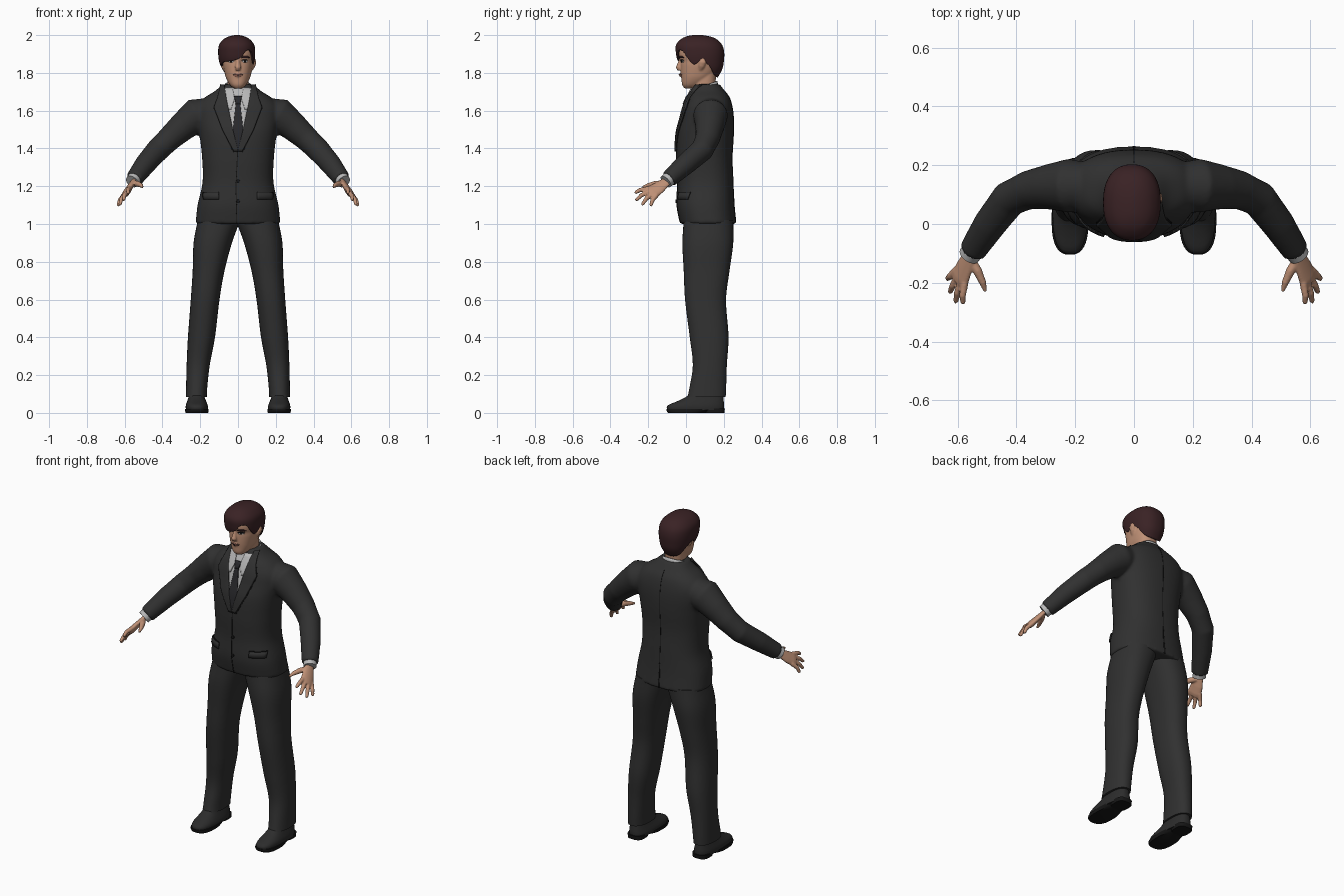
import bpy, bmesh, math
from mathutils import Vector
from mathutils.bvhtree import BVHTree

if "Cube" in bpy.data.objects:
    bpy.data.objects.remove(bpy.data.objects["Cube"])


def material(name, r, g, b):
    m = bpy.data.materials.new(name)
    m.use_nodes = True
    m.diffuse_color = (r, g, b, 1)
    m.node_tree.nodes["Principled BSDF"].inputs["Base Color"].default_value = (r, g, b, 1)
    return m


suit = material("charcoal suit", .03, .03, .03)
seam = material("seam black", .008, .008, .008)
shirt = material("shirt grey", .48, .48, .48)
tie_cloth = material("tie black", .022, .022, .025)
skin = material("skin", .52, .28, .18)
lip = material("lips", .36, .15, .11)
hair_brown = material("dark brown hair", .042, .016, .018)
leather = material("shoe leather", .025, .025, .025)
made = []


def sample(rows, k):
    """Smooth interpolation of a table keyed by its first column."""
    k = min(max(k, rows[0][0]), rows[-1][0])
    i = 0
    while i < len(rows) - 2 and k > rows[i + 1][0]:
        i += 1
    a, b = rows[i], rows[i + 1]
    p, q = rows[max(i - 1, 0)], rows[min(i + 2, len(rows) - 1)]
    h = b[0] - a[0]
    t = (k - a[0]) / h
    out = []
    for c in range(1, len(a)):
        m0 = (b[c] - p[c]) / (b[0] - p[0]) * h
        m1 = (q[c] - a[c]) / (q[0] - a[0]) * h
        s = t * t * (3 - 2 * t)
        out.append(a[c] + (b[c] - a[c]) * s + m0 * t * (1 - t) ** 2 - m1 * t * t * (1 - t))
    return out


def skin_rings(bm, rings, caps):
    for lo, hi in zip(rings, rings[1:]):
        for i in range(len(lo)):
            j = (i + 1) % len(lo)
            bm.faces.new((lo[i], lo[j], hi[j], hi[i]))
    if caps[0]:
        bm.faces.new(rings[0][::-1])
    if caps[1]:
        bm.faces.new(rings[-1])


def loft(bm, rows, n=40, steps=30, power=2.3, low=None, high=None, caps=(1, 1), side=1):
    """Stack rounded sections (z, x0, x1, y0, y1); low and high bend the rims."""
    rings = []
    for s in range(steps + 1):
        ring = []
        for i in range(n):
            a = math.tau * i / n
            z0 = low(math.degrees(a)) if low else rows[0][0]
            z1 = high(math.degrees(a)) if high else rows[-1][0]
            z = z0 + (z1 - z0) * s / steps
            x0, x1, y0, y1 = sample(rows, z)
            c, d = math.cos(a), math.sin(a)
            x = (x0 + x1) / 2 + (x1 - x0) / 2 * math.copysign(abs(c) ** (2 / power), c)
            y = (y0 + y1) / 2 + (y1 - y0) / 2 * math.copysign(abs(d) ** (2 / power), d)
            ring.append(bm.verts.new((x * side, y, z)))
        rings.append(ring)
    skin_rings(bm, rings, caps)


def tube(bm, pts, side=1, n=20, wide=(0, 0, 1), flat=1):
    """Round or flattened tube through (x, y, z, radius) points."""
    rings = []
    for k, p in enumerate(pts):
        along = Vector(pts[min(k + 1, len(pts) - 1)][:3]) - Vector(pts[max(k - 1, 0)][:3])
        along.normalize()
        u = Vector(wide) - along * along.dot(Vector(wide))
        u.normalize()
        v = along.cross(u) * flat
        ring = []
        for i in range(n):
            a = math.tau * i / n
            q = Vector(p[:3]) + (u * math.cos(a) + v * math.sin(a)) * p[3]
            ring.append(bm.verts.new((q.x * side, q.y, q.z)))
        rings.append(ring)
    skin_rings(bm, rings, (1, 1))


def finish(name, bm, mat, voxel=0, smooth=3, thick=0):
    bmesh.ops.recalc_face_normals(bm, faces=bm.faces)
    me = bpy.data.meshes.new(name)
    bm.to_mesh(me)
    bm.free()
    me.materials.append(mat)
    ob = bpy.data.objects.new(name, me)
    bpy.context.collection.objects.link(ob)
    if voxel:
        r = ob.modifiers.new("blend", "REMESH")
        r.mode, r.voxel_size, r.use_smooth_shade = "VOXEL", voxel, True
        s = ob.modifiers.new("soften", "SMOOTH")
        s.factor, s.iterations = .5, smooth
    if thick:
        t = ob.modifiers.new("thickness", "SOLIDIFY")
        t.thickness, t.offset = thick, -1
    made.append(ob)
    return ob


def tree_of(ob):
    bpy.context.view_layer.update()
    return BVHTree.FromObject(ob, bpy.context.evaluated_depsgraph_get())


def panel(name, tree, rows, mat, off=.004, side=1, back=False):
    """Thin plate (z, x0, x1) laid on a surface from the front or the back."""
    bm = bmesh.new()
    rows = sorted(rows)
    grid, d = [], (-1 if back else 1)
    for a, b in zip(rows, rows[1:]):
        count = max(2, int((b[0] - a[0]) / .012))
        for s in range(count + (b is rows[-1])):
            z, x0, x1 = (p + (q - p) * s / count for p, q in zip(a, b))
            line = []
            for i in range(9):
                x = (x0 + (x1 - x0) * i / 8) * side
                hit, nor, _, _ = tree.ray_cast(Vector((x, -d, z)), Vector((0, d, 0)))
                if hit is None:
                    hit, nor, _, _ = tree.find_nearest(Vector((x, 0, z)))
                line.append(bm.verts.new(hit + nor * off))
            grid.append(line)
    for lo, hi in zip(grid, grid[1:]):
        for i in range(8):
            bm.faces.new((lo[i], lo[i + 1], hi[i + 1], hi[i]))
    ob = finish(name, bm, mat)
    t = ob.modifiers.new("thickness", "SOLIDIFY")
    t.thickness, t.offset = min(off + .002, .009), 0


# Jacket: torso and sleeves blended into one surface
bm = bmesh.new()
torso = [(1.0, .225, -.03, .265), (1.1, .214, -.048, .255), (1.22, .188, -.045, .25),
         (1.35, .19, -.05, .245), (1.48, .205, -.045, .252), (1.56, .218, -.025, .252),
         (1.62, .215, -.01, .245), (1.67, .175, .01, .23), (1.705, .12, .028, .205),
         (1.74, .082, .04, .178)]
loft(bm, [(z, -w, w, f, b) for z, w, f, b in torso], n=64, steps=60, power=2.4)
sleeve = [(.14, .13, 1.595, .075), (.22, .13, 1.575, .092), (.29, .126, 1.518, .077),
          (.36, .115, 1.455, .066), (.425, .085, 1.392, .062), (.49, .0, 1.318, .056),
          (.55, -.092, 1.237, .046)]
for s in (1, -1):
    tube(bm, sleeve, s, n=28)
jacket = finish("jacket", bm, suit, voxel=.009, smooth=5)
body = tree_of(jacket)

# Shirt front, tie, fastening, vent
panel("shirt_front", body, [(1.72, -.072, .072), (1.6, -.05, .05), (1.385, -.002, .002)], shirt, .002)
panel("tie_blade", body, [(1.635, -.012, .012), (1.5, -.027, .027), (1.385, -.004, .004)], tie_cloth, .005)
panel("tie_knot", body, [(1.672, -.02, .02), (1.632, -.012, .012)], tie_cloth, .008)
panel("front_edge", body, [(1.385, -.004, .0), (1.2, -.013, -.009), (1.005, -.008, -.004)], seam, .001)
panel("back_vent", body, [(1.15, -.002, .002), (1.005, -.005, .005)], seam, .001, back=True)
panel("back_seam", body, [(1.7, -.0015, .0015), (1.15, -.0015, .0015)], seam, .0005, back=True)
for i, z in enumerate((1.23, 1.12)):
    panel(f"button_{i + 1}", body, [(z + .009, -.004, .004), (z, -.01, .01), (z - .009, -.004, .004)], seam, .004)

for s, tag in ((1, "left"), (-1, "right")):
    # Lapels with a dark edge, collar wings, pocket flaps
    panel(tag + "_collar_wing", body, [(1.715, .028, .074), (1.66, .018, .062), (1.605, .036, .05)], shirt, .006, s)
    panel(tag + "_lapel", body, [(1.732, .068, .086), (1.66, .06, .108), (1.615, .051, .125),
                                 (1.5, .027, .082), (1.385, -.001, .022)], suit, .007, s)
    panel(tag + "_lapel_edge", body, [(1.66, .105, .112), (1.615, .12, .129), (1.5, .08, .086),
                                      (1.38, .02, .025)], seam, .001, s)
    panel(tag + "_pocket_flap", body, [(1.165, .10, .18), (1.13, .10, .18)], suit, .005, s)
    panel(tag + "_pocket_slit", body, [(1.169, .10, .18), (1.164, .10, .18)], seam, .003, s)

    # Trouser leg
    bm = bmesh.new()
    loft(bm, [(.085, .165, .276, .008, .21), (.12, .164, .275, .016, .212), (.25, .15, .272, .036, .216),
              (.4, .122, .265, .02, .225), (.6, .098, .25, -.005, .212), (.75, .072, .24, -.012, .23),
              (.9, .032, .235, -.019, .25), (1.02, -.012, .213, -.012, .25)], side=s, steps=40)
    finish(tag + "_trouser_leg", bm, suit)

    # Shoe with sole and heel
    bm = bmesh.new()
    loft(bm, [(.014, .16, .275, -.098, .2), (.03, .158, .277, -.102, .202), (.045, .162, .275, -.088, .202),
              (.06, .168, .27, -.05, .2), (.085, .177, .262, .0, .197), (.13, .185, .255, .05, .19)],
         side=s, steps=16, power=2.6)
    finish(tag + "_shoe", bm, leather)
    bm = bmesh.new()
    loft(bm, [(0, .158, .278, -.095, .1), (.012, .155, .28, -.104, .13), (.02, .155, .28, -.104, .15)],
         side=s, steps=3, power=2.6)
    loft(bm, [(0, .17, .266, .1, .203), (.024, .168, .268, .09, .206)], side=s, steps=2, power=3)
    finish(tag + "_sole", bm, seam)

    # Shirt cuff and hand
    bm = bmesh.new()
    tube(bm, [(.54, -.077, 1.25, .038), (.56, -.107, 1.224, .037)], s)
    finish(tag + "_cuff", bm, shirt)
    bm = bmesh.new()
    spread = Vector((.055, .085, -.065)).normalized()
    tube(bm, [(.545, -.085, 1.243, .027), (.56, -.112, 1.218, .029), (.575, -.145, 1.192, .038),
              (.59, -.18, 1.168, .043), (.597, -.195, 1.158, .037)], s, wide=spread, flat=.42)
    tips = [(.582, -.272, 1.165), (.607, -.268, 1.125), (.627, -.235, 1.1), (.636, -.188, 1.095)]
    for k, tip in enumerate(tips):
        base = Vector((.59, -.178, 1.17)) + spread * (k - 1.5) * .021
        tip = Vector(tip)
        mid = base.lerp(tip, .55) + Vector((.004, -.004, .005))
        tube(bm, [(*base, .013), (*mid, .0115), (*base.lerp(tip, .93), .009), (*tip, .005)], s, n=12)
    tube(bm, [(.556, -.12, 1.215, .016), (.532, -.16, 1.213, .016), (.514, -.2, 1.205, .012),
              (.505, -.23, 1.195, .006)], s, n=12)
    finish(tag + "_hand", bm, skin, voxel=.0045, smooth=2)

# Head, neck, nose and ears blended together
bm = bmesh.new()
skull = [(1.718, .022, -.008, .05), (1.735, .042, -.02, .085), (1.77, .062, -.024, .13),
         (1.8, .071, -.027, .155), (1.84, .079, -.028, .17), (1.865, .081, -.028, .178),
         (1.885, .083, -.036, .182), (1.92, .083, -.034, .182), (1.96, .07, -.01, .16),
         (1.985, .035, .03, .11)]
loft(bm, [(z, -w, w, f, b) for z, w, f, b in skull], steps=44)
loft(bm, [(1.62, -.062, .062, .04, .165), (1.7, -.056, .056, .035, .155), (1.8, -.058, .058, .04, .16)], steps=8)
tube(bm, [(0, -.024, 1.882, .009), (0, -.034, 1.85, .011), (0, -.039, 1.829, .016), (0, -.032, 1.816, .013)],
     n=12, wide=(1, 0, 0))
tube(bm, [(-.024, -.014, 1.789, .006), (0, -.022, 1.79, .014), (.024, -.014, 1.789, .006)], n=12)
for s in (1, -1):
    tube(bm, [(.074, .075, 1.815, .008), (.083, .082, 1.835, .016), (.088, .088, 1.858, .02),
              (.084, .088, 1.878, .01)], s, n=12, wide=(0, 1, 0), flat=.5)
face = tree_of(finish("head", bm, skin, voxel=.005, smooth=3))

# Facial features
panel("mouth", face, [(1.797, -.01, .01), (1.79, -.026, .026), (1.781, -.012, .012)], lip, .001)
panel("mouth_line", face, [(1.791, -.024, .024), (1.7885, -.024, .024)], seam, .002)
for s, tag in ((1, "left"), (-1, "right")):
    panel(tag + "_eye", face, [(1.867, .028, .044), (1.861, .02, .05), (1.855, .028, .044)], shirt, .001, s)
    panel(tag + "_iris", face, [(1.867, .031, .04), (1.861, .03, .041), (1.856, .031, .04)], seam, .002, s)
    panel(tag + "_eyelid", face, [(1.871, .026, .046), (1.866, .018, .053)], seam, .002, s)
    panel(tag + "_brow", face, [(1.889, .026, .05), (1.881, .016, .06)], hair_brown, .003, s)

# Shirt collar band, higher at the back
bm = bmesh.new()
rim = [(0, 1.738), (90, 1.758), (180, 1.738), (270, 1.692), (360, 1.738)]
loft(bm, [(1.65, -.084, .084, .016, .185), (1.7, -.076, .076, .022, .175), (1.76, -.067, .067, .03, .166)],
     steps=8, high=lambda a: sample(rim, a)[0], caps=(0, 0))
finish("shirt_collar", bm, shirt, thick=.005)

# Hair with a fringe swept over the right brow
bm = bmesh.new()
hairline = [(0, 1.865), (14, 1.845), (30, 1.8), (50, 1.782), (90, 1.775), (130, 1.782), (150, 1.8),
            (166, 1.84), (180, 1.86), (198, 1.835), (212, 1.85), (235, 1.86), (262, 1.865),
            (282, 1.885), (298, 1.917), (318, 1.915), (330, 1.88), (342, 1.845), (360, 1.865)]
loft(bm, [(1.77, -.064, .05, .05, .165), (1.82, -.088, .076, -.01, .192), (1.86, -.1, .087, -.042, .2),
          (1.91, -.105, .091, -.054, .202), (1.95, -.099, .085, -.052, .19), (1.98, -.074, .06, -.025, .16),
          (1.994, -.045, .033, .005, .125), (2.0, -.018, .008, .035, .09)], n=96, steps=28,
     low=lambda a: sample(hairline, a)[0], caps=(0, 1))
finish("hair", bm, hair_brown, thick=.01)

# Smooth shading with sharp creases kept
bpy.ops.object.select_all(action="DESELECT")
for ob in made:
    ob.select_set(True)
bpy.context.view_layer.objects.active = jacket
bpy.ops.object.shade_smooth_by_angle(angle=math.radians(50))
